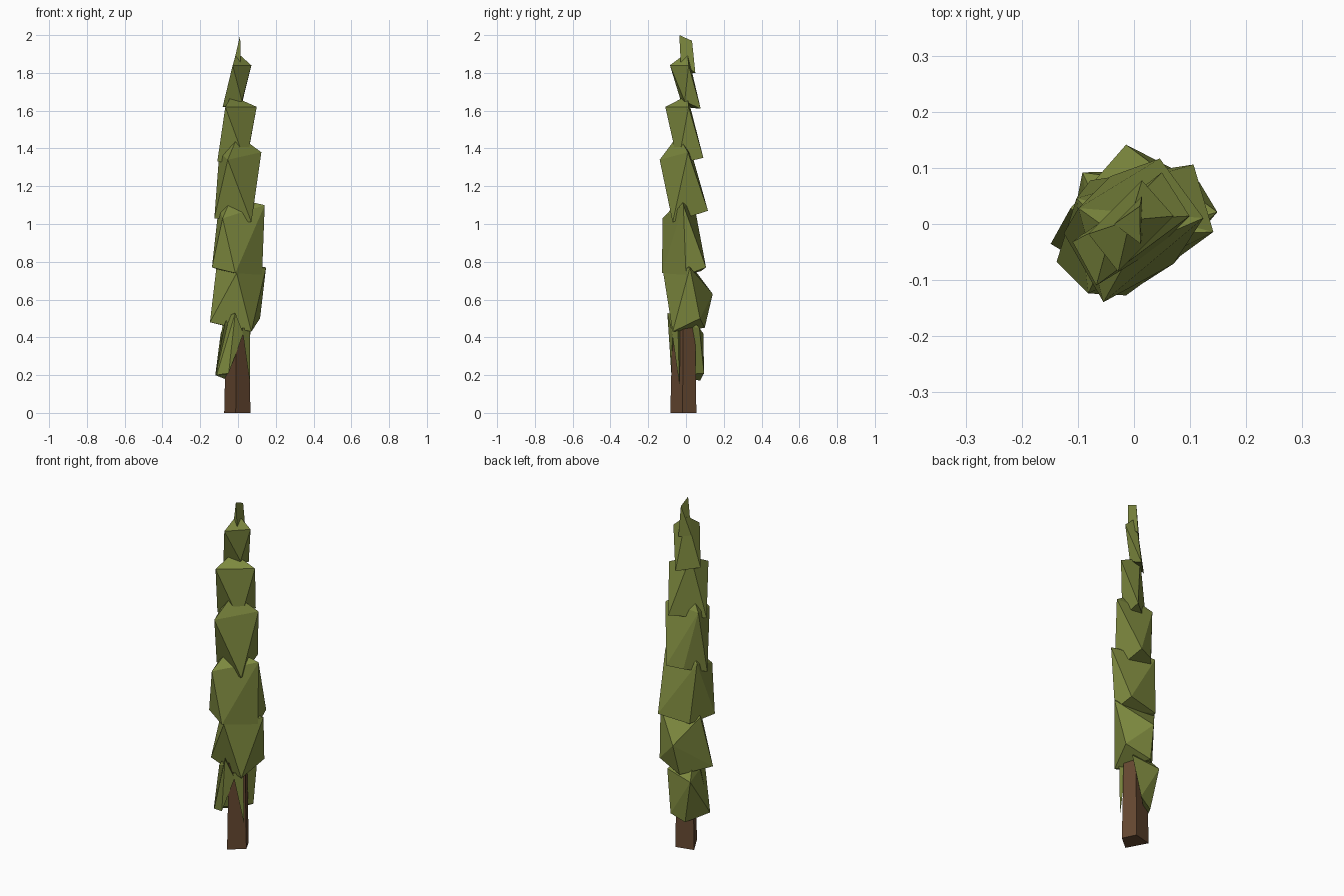
import bpy, bmesh
from math import radians
from mathutils import Matrix, Vector

default = bpy.data.objects.get("Cube")
if default:
    bpy.data.objects.remove(default, do_unlink=True)


def material(name, colour):
    mat = bpy.data.materials.new(name)
    mat.use_nodes = True
    mat.diffuse_color = (*colour, 1)
    mat.node_tree.nodes["Principled BSDF"].inputs["Base Color"].default_value = (*colour, 1)
    return mat


leaf_green = material("leaf green", (0.21, 0.255, 0.05))
bark_brown = material("bark brown", (0.13, 0.064, 0.03))

# The crown is flattened along one diagonal, so tufts use axes turned to it:
# the first runs along the broad side, the second across, the third upward
DIAGONAL = Matrix.Rotation(radians(45), 3, "Z")
CENTIMETRE = 0.01


def faceted_block(name, points, mat):
    """A flat-sided solid wrapped around a few corner points."""
    bm = bmesh.new()
    for point in points:
        bm.verts.new(point)
    wrapped = bmesh.ops.convex_hull(bm, input=bm.verts)
    spare = set(wrapped["geom_interior"]) | set(wrapped["geom_unused"])
    bmesh.ops.delete(bm, geom=[v for v in spare if isinstance(v, bmesh.types.BMVert)],
                     context="VERTS")
    bmesh.ops.recalc_face_normals(bm, faces=bm.faces)
    mesh = bpy.data.meshes.new(name)
    bm.to_mesh(mesh)
    bm.free()
    mesh.materials.append(mat)
    obj = bpy.data.objects.new(name, mesh)
    bpy.context.collection.objects.link(obj)


def tuft(name, shoulders, hem):
    """A foliage tuft between its upper shoulder corners and lower hem corners."""
    corners = [DIAGONAL @ Vector(corner) * CENTIMETRE for corner in shoulders + hem]
    faceted_block(name, corners, leaf_green)


# Trunk: a turned four-sided post, slightly tapered
footprint = [(-0.012, -0.083), (0.066, -0.018), (0.03, 0.055), (-0.073, 0.03)]
trunk_corners = [(x * scale, y * scale, z)
                 for z, scale in ((0, 1), (0.5, 0.85)) for x, y in footprint]
faceted_block("trunk", trunk_corners, bark_brown)

# Skirt: a broad back tuft, a side tuft and a hanging sprig, leaving the trunk bare between
tuft("skirt_back",
     shoulders=[(-10, 0, 47), (10, 0, 45), (0, 13, 42), (-4, 2, 55)],
     hem=[(-12, 5, 20), (9, 4.5, 21), (2, 8.5, 17)])
tuft("skirt_side",
     shoulders=[(-8, -6, 53), (-3, -7, 42), (-6, 5, 50)],
     hem=[(-12, 4, 20), (-9, -2, 21)])
tuft("hanging_sprig",
     shoulders=[(-4, -7, 45), (1.5, -7.5, 45), (0, -4, 45)],
     hem=[(2, -7, 15)])

# Crown: skewed tufts stacked so each one overlaps the next
tuft("lower_tuft",
     shoulders=[(12, -9, 77), (-9, -8, 74), (9, 11, 63), (-6, 10, 78), (-4, 0, 80)],
     hem=[(-13, 8, 48), (0, -10, 43), (13.5, -3, 50), (5, 9, 45)])
tuft("middle_tuft",
     shoulders=[(9, -11, 110), (-14.5, -3, 103), (-4, 10.5, 109), (-4, 1, 114)],
     hem=[(15, 0, 77), (-14.5, 5, 77), (-10, -8, 74), (9, -9, 73), (0, 11, 75)])
tuft("upper_tuft",
     shoulders=[(-13.7, -6, 134), (9.5, -8, 138), (-5, 9, 138), (-3, -3, 147)],
     hem=[(0, -10, 101), (11.5, 5, 107), (-10, 7.7, 103), (3, 9, 106)])
tuft("neck_tuft",
     shoulders=[(-12.5, -3, 162), (8, -6, 162), (-2, 3, 168)],
     hem=[(-10, 5.5, 133), (10, 3, 135), (0, -6, 132)])
tuft("crown_tuft",
     shoulders=[(-8, -4, 184), (6, -4, 184), (0, 1, 191)],
     hem=[(-7, 4.5, 162), (6.5, 4.5, 161), (1, -2, 165)])

# Blade-like tip
tuft("tip",
     shoulders=[(-1.7, -3.3, 200), (3, 1.5, 197)],
     hem=[(-2.5, 2.5, 180), (4.5, 2.5, 180), (-1, -3, 186)])
